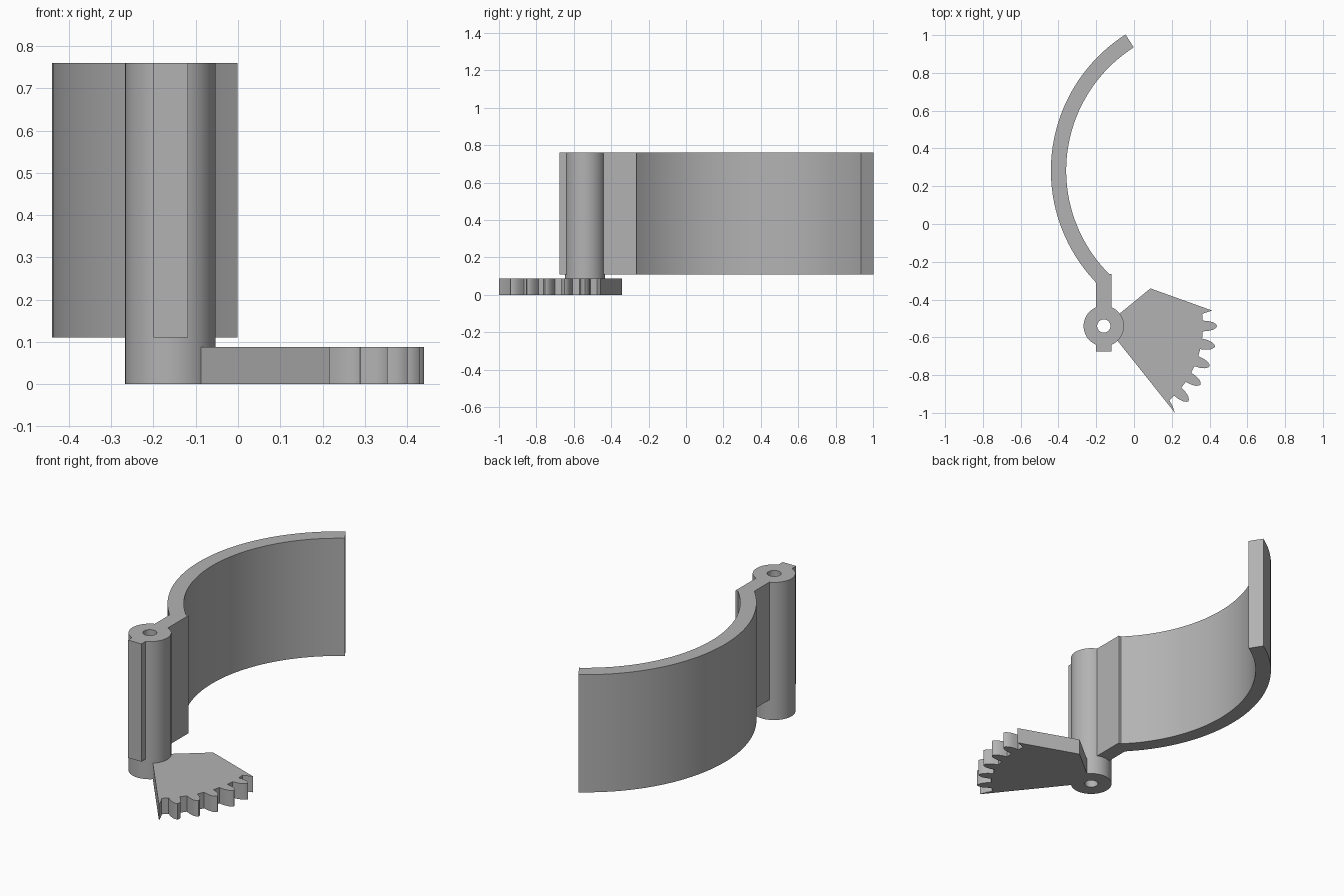
import bpy, bmesh
from math import sin, cos, radians, tau
from mathutils import Vector

cube = bpy.data.objects.get("Cube")
if cube:
    bpy.data.objects.remove(cube)

grey = bpy.data.materials.new("plain grey")
grey.use_nodes = True
colour = (0.45, 0.45, 0.45, 1)
grey.diffuse_color = colour
grey.node_tree.nodes["Principled BSDF"].inputs["Base Color"].default_value = colour

HUB = Vector((-0.16, -0.54))
HUB_R, HOLE_R = 0.107, 0.035
ARC = Vector((0.414, 0.283))
TOP, ARM_Z, GEAR_Z = 0.76, 0.11, 0.088


def polar(centre, radius, degrees):
    a = radians(degrees)
    return (centre.x + radius * cos(a), centre.y + radius * sin(a))


def finish(name, bm):
    bmesh.ops.recalc_face_normals(bm, faces=bm.faces)
    mesh = bpy.data.meshes.new(name)
    bm.to_mesh(mesh)
    bm.free()
    mesh.materials.append(grey)
    obj = bpy.data.objects.new(name, mesh)
    bpy.context.collection.objects.link(obj)
    bpy.ops.object.select_all(action='DESELECT')
    obj.select_set(True)
    bpy.context.view_layer.objects.active = obj
    bpy.ops.object.shade_smooth_by_angle(angle=radians(25))
    return obj


def prism(name, outline, z0, z1):
    """Extrude a flat outline from z0 to z1."""
    bm = bmesh.new()
    face = bm.faces.new([bm.verts.new((x, y, z0)) for x, y in outline])
    ext = bmesh.ops.extrude_face_region(bm, geom=[face], use_keep_orig=True)
    verts = [g for g in ext["geom"] if isinstance(g, bmesh.types.BMVert)]
    bmesh.ops.translate(bm, verts=verts, vec=(0, 0, z1 - z0))
    return finish(name, bm)


# Hinge hub: a tube with a through hole
bm = bmesh.new()
n = 64
section = [(HUB_R, 0), (HUB_R, TOP), (HOLE_R, TOP), (HOLE_R, 0)]
rings = [[bm.verts.new((*polar(HUB, r, 360 * i / n), z)) for i in range(n)]
         for r, z in section]
for k in range(4):
    a, b = rings[k], rings[(k + 1) % 4]
    for i in range(n):
        j = (i + 1) % n
        bm.faces.new((a[i], a[j], b[j], b[i]))
finish("hinge_hub", bm)

# Curved jaw with its straight arm running back to the hub
left, right = -0.2, -0.118
steps = 40
sweep = [122.5 + (225 - 122.5) * i / steps for i in range(steps + 1)]
outer = [polar(ARC, 0.854, a) for a in sweep[:-1]] + [(left, -0.312)]
inner = [polar(ARC, 0.773, a) for a in reversed(sweep)]
arm = [(left, -0.443), (right, -0.443), (right, -0.265)]
prism("curved_jaw", outer + arm + inner, ARM_Z, TOP)

# Small rib on the front of the hub
prism("hub_rib", [(left, -0.675), (right, -0.675), (right, -0.637), (left, -0.637)],
      ARM_Z, TOP)

# Gear sector: five full rounded teeth between two clipped ones
ROOT_R, TIP_R, PITCH = 0.525, 0.6, 10.4
tooth = [(ROOT_R, 3.1), (0.555, 2.7), (0.58, 1.9), (0.594, 0.9), (TIP_R, 0),
         (0.594, -0.9), (0.58, -1.9), (0.555, -2.7), (ROOT_R, -3.1)]
sector = [polar(HUB, HUB_R - 0.004, -47), polar(HUB, HUB_R - 0.004, 38),
          (0.087, -0.341), (0.413, -0.458), polar(HUB, 0.55, 7.6),
          polar(HUB, ROOT_R, 7)]
for k in range(5):
    sector += [polar(HUB, r, a - k * PITCH) for r, a in tooth]
sector += [polar(HUB, ROOT_R, -48.6), polar(HUB, 0.555, -49.2), (0.217, -1.0)]
prism("gear_sector", sector, 0, GEAR_Z)
